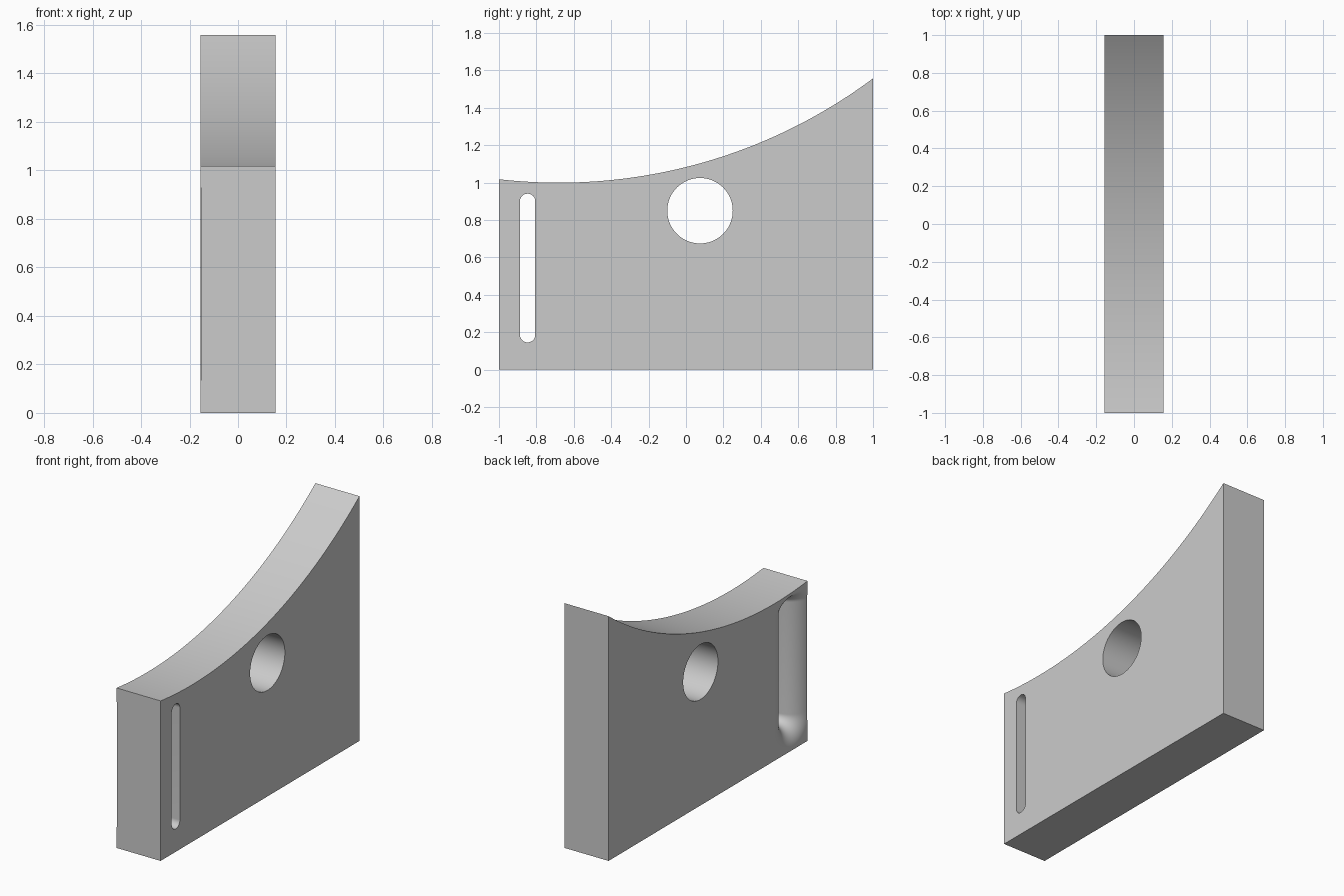
import bpy, bmesh
from math import sin, cos, pi, sqrt

if "Cube" in bpy.data.objects:
    bpy.data.objects.remove(bpy.data.objects["Cube"], do_unlink=True)

HALF = 0.155           # half the plate thickness
FLARE = 0.14           # rounding radius of the slot mouth

grey = bpy.data.materials.new("light_grey")
grey.use_nodes = True
grey.diffuse_color = (0.6, 0.6, 0.6, 1)
grey.node_tree.nodes["Principled BSDF"].inputs["Base Color"].default_value = (0.6, 0.6, 0.6, 1)


def loft(name, rings):
    """Closed solid through rings of matching points."""
    bm = bmesh.new()
    loops = [[bm.verts.new(p) for p in ring] for ring in rings]
    n = len(loops[0])
    for a, b in zip(loops, loops[1:]):
        for i in range(n):
            j = (i + 1) % n
            bm.faces.new((a[i], a[j], b[j], b[i]))
    bm.faces.new(loops[0])
    bm.faces.new(loops[-1])
    bmesh.ops.recalc_face_normals(bm, faces=bm.faces)
    mesh = bpy.data.meshes.new(name)
    bm.to_mesh(mesh)
    bm.free()
    mesh.materials.append(grey)
    obj = bpy.data.objects.new(name, mesh)
    bpy.context.collection.objects.link(obj)
    return obj


def prism(name, outline, x):
    return loft(name, [[(s, y, z) for y, z in outline] for s in (-x, x)])


# plate with a concave arc along its top
ARC_Y, ARC_R, STEPS = -0.68, 2.81, 64
profile = [(1, 0), (-1, 0)]
for i in range(STEPS + 1):
    y = -1 + 2 * i / STEPS
    profile.append((y, 1 + ARC_R - sqrt(ARC_R ** 2 - (y - ARC_Y) ** 2)))
plate = prism("plate", profile, HALF)

# round through hole
circle = [(0.075 + 0.175 * cos(2 * pi * i / 72), 0.85 + 0.175 * sin(2 * pi * i / 72))
          for i in range(72)]
hole_cutter = prism("hole_cutter", circle, 0.3)


# round-ended slot, flaring towards the -x side
def slot_ring(x, grow):
    ring = []
    w = 0.041 + grow
    for i in range(25):
        a = pi * i / 24
        ring.append((x, -0.847 + w * cos(a), 0.90 + (0.041 + 0.39 * grow) * sin(a)))
    for i in range(25):
        a = pi + pi * i / 24
        ring.append((x, -0.847 + w * cos(a), 0.187 + w * sin(a)))
    return ring


rings = [slot_ring(-0.3, FLARE)]
for i in range(17):
    a = pi / 2 * i / 16
    rings.append(slot_ring(-HALF + FLARE * (1 - cos(a)), FLARE * (1 - sin(a))))
rings.append(slot_ring(0.3, 0))
slot_cutter = loft("slot_cutter", rings)

# cut the openings
bpy.ops.object.select_all(action='DESELECT')
plate.select_set(True)
bpy.context.view_layer.objects.active = plate
for cutter in (hole_cutter, slot_cutter):
    cutter.hide_render = True
    mod = plate.modifiers.new(cutter.name, 'BOOLEAN')
    mod.operation = 'DIFFERENCE'
    mod.solver = 'EXACT'
    mod.object = cutter
    bpy.ops.object.modifier_apply(modifier=mod.name)
    bpy.data.objects.remove(cutter, do_unlink=True)

# smooth the curved walls, keep the two broad sides flat
bpy.ops.object.shade_smooth_by_angle(angle=pi / 6)
for face in plate.data.polygons:
    if abs(face.normal.x) > 0.9999:
        face.use_smooth = False
